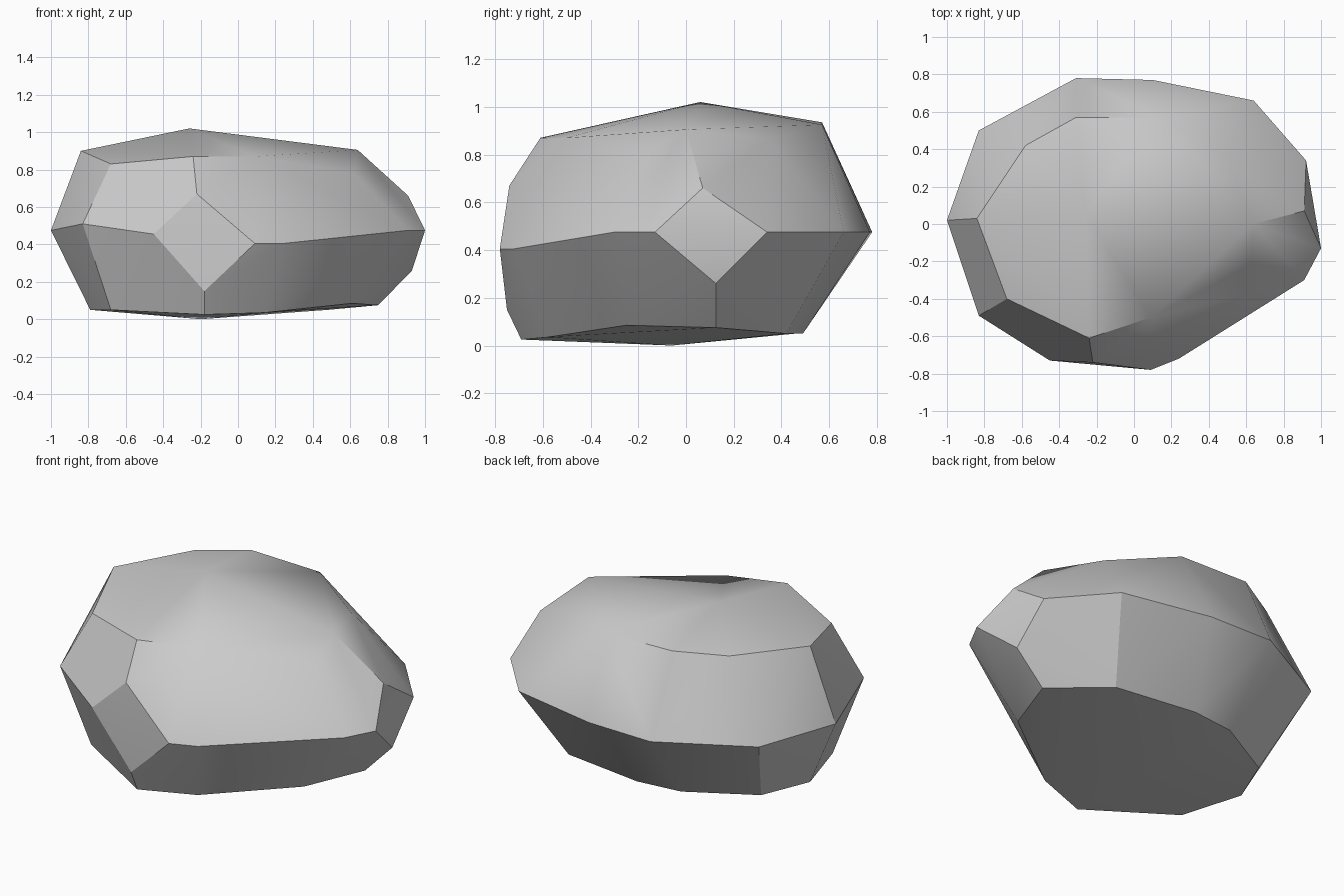
import bpy
import bmesh
import math

# Remove the default object
default_object = bpy.data.objects.get("Cube")
if default_object:
    bpy.data.objects.remove(default_object, do_unlink=True)


def make_material(name, color):
    """Plain flat material, matching in viewport and render."""
    material = bpy.data.materials.new(name)
    material.use_nodes = True
    material.diffuse_color = color
    shader = material.node_tree.nodes["Principled BSDF"]
    shader.inputs["Base Color"].default_value = color
    shader.inputs["Roughness"].default_value = 0.8
    return material


def ring(height, outline):
    """Give a flat outline a common height."""
    return [(x, y, height) for x, y in outline]


def build_hull(name, corners, material):
    """Wrap a faceted closed skin around the chiselled corners."""
    bm = bmesh.new()
    for corner in corners:
        bm.verts.new(corner)
    hull = bmesh.ops.convex_hull(bm, input=bm.verts[:])
    spare = [v for v in bm.verts if not v.link_faces]
    bmesh.ops.delete(bm, geom=spare, context="VERTS")
    # Merge the triangles that share one chipped plane
    bmesh.ops.dissolve_limit(bm, angle_limit=math.radians(3),
                             verts=bm.verts[:], edges=bm.edges[:])
    bmesh.ops.recalc_face_normals(bm, faces=bm.faces[:])
    mesh = bpy.data.meshes.new(name)
    bm.to_mesh(mesh)
    bm.free()
    mesh.materials.append(material)
    obj = bpy.data.objects.new(name, mesh)
    bpy.context.collection.objects.link(obj)
    return obj


# Widest line of the boulder, around the back and both sides
waist = ring(0.475, [(-1, 0.02), (-0.83, 0.5), (-0.31, 0.78), (0.1, 0.77),
                     (0.64, 0.66), (0.92, 0.34), (1, -0.13), (0.91, -0.3)])

# Front waist and the diamond chip on the front
front_chip = [(-0.83, -0.49, 0.51), (-0.45, -0.73, 0.455),
              (-0.18, -0.75, 0.15), (0.09, -0.78, 0.405),
              (0.24, -0.72, 0.405), (-0.22, -0.74, 0.67)]

# Upper and lower corners of the diamond chip on the side
side_chip = [(0.91, 0.07, 0.66), (0.93, 0.125, 0.26)]

# Rim of the upper surface
shoulder = [(-0.84, 0.03, 0.9), (-0.58, 0.42, 0.92), (-0.31, 0.57, 0.935),
            (0.14, 0.57, 0.925), (0.5, 0.35, 0.865), (0.64, 0, 0.905),
            (0.62, -0.22, 0.78), (0.09, -0.5, 0.87), (-0.24, -0.61, 0.87),
            (-0.68, -0.4, 0.83)]

# Gently domed crown
crown = [(-0.26, 0.06, 1.02), (0.09, 0.05, 0.985)]

# Underside, dipping to a resting point
base = ring(0.05, [(0.48, 0.42), (-0.02, 0.49), (-0.29, 0.46), (-0.67, 0.25),
                   (-0.79, -0.04), (-0.68, -0.41)])
base += [(-0.18, -0.69, 0.025), (0.14, -0.58, 0.035), (0.61, -0.25, 0.085),
         (0.75, 0.125, 0.075), (-0.2, -0.06, 0)]

stone = make_material("stone grey", (0.6, 0.6, 0.6, 1))
boulder = build_hull("boulder", waist + front_chip + side_chip + shoulder
                     + crown + base, stone)

# Soft broad faces with crisp chipped edges
bpy.ops.object.select_all(action="DESELECT")
boulder.select_set(True)
bpy.context.view_layer.objects.active = boulder
bpy.ops.object.shade_smooth_by_angle(angle=math.radians(30))
